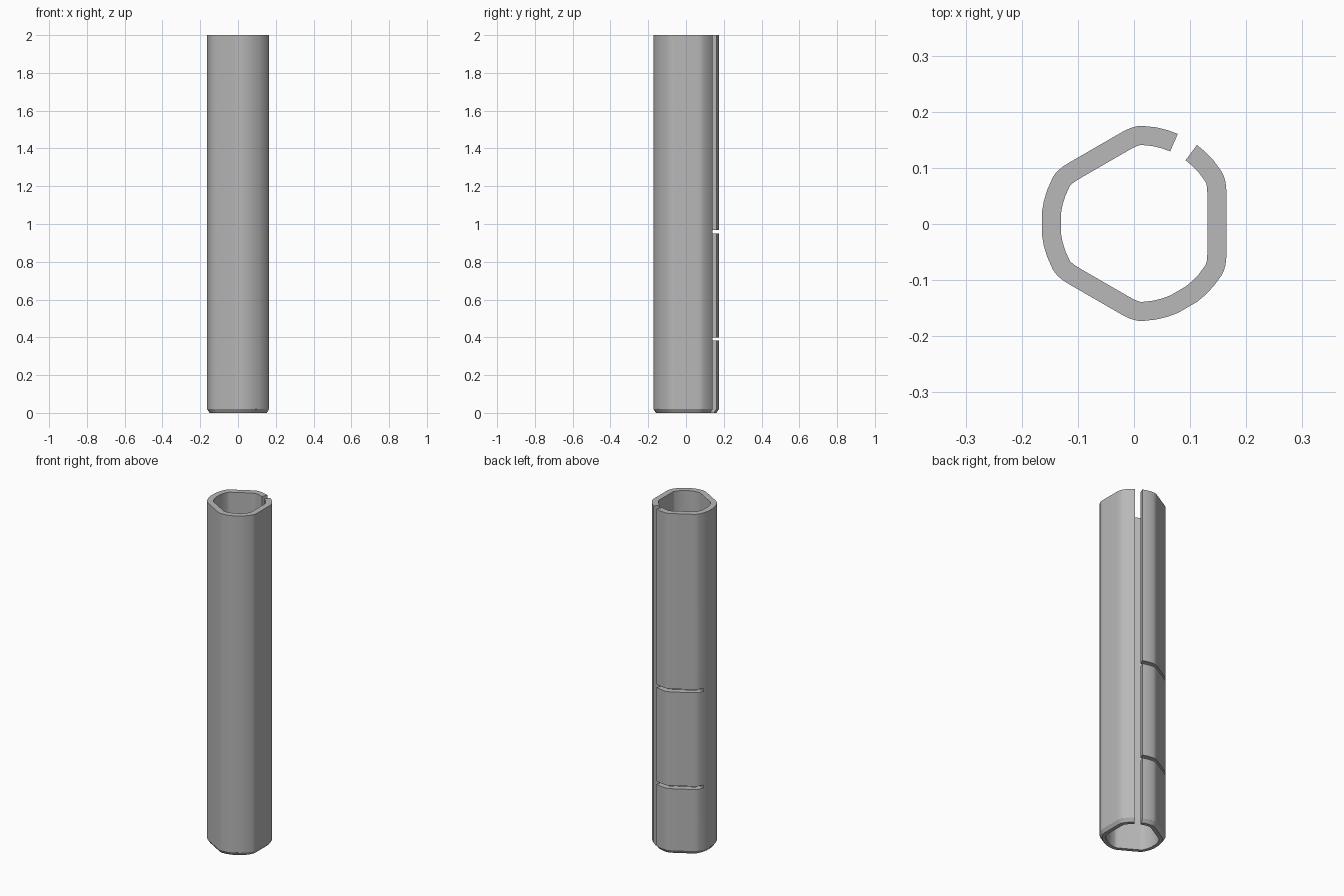
import bpy, bmesh
from math import radians, sin, cos, tan
from mathutils import Vector, Matrix

cube = bpy.data.objects.get("Cube")
if cube:
    bpy.data.objects.remove(cube)

ARC = (-28, -20, -13, -6.5, 6.5, 13, 20, 28)   # degrees about each lobe
LEVELS = (0, 0.02, 0.382, 0.4, 0.951, 0.969, 2)
CENTRE = Vector((0.0087, 0.001))
SLIT = 7                                        # column left open full height
SLOT_COLUMNS = range(8, 21)
SLOT_ROWS = (2, 4)


def ring(flat, radius, start):
    """Three-lobed outline: flats at 0, 120, 240 degrees, round lobes between."""
    a = radians(32)
    p0 = Vector((flat, flat * tan(radians(start))))
    p1 = Vector((flat, (radius - flat * cos(a)) / sin(a)))
    p2 = Vector((radius * cos(a), radius * sin(a)))
    fillet = [p0 * (1 - t) ** 2 + p1 * 2 * t * (1 - t) + p2 * t * t
              for t in (0, 0.25, 0.5, 0.75)]
    arc = [Vector((cos(radians(60 + d)), sin(radians(60 + d)))) * radius for d in ARC]
    # mirror the fillet across the middle of the lobe
    mirror = Matrix.Rotation(radians(120), 2) @ Matrix(((1, 0), (0, -1)))
    third = fillet + arc + [mirror @ p for p in reversed(fillet)]
    return [Matrix.Rotation(radians(120 * k), 2) @ p for k in range(3) for p in third]


outer = ring(0.156, 0.174, 19.4)
inner = ring(0.122, 0.140, 22)
n = len(outer)

# Split tube wall, with a chamfered foot and two side slots
bm = bmesh.new()


def layer(points, foot):
    return [[bm.verts.new((*(CENTRE + p * (foot if z == 0 else 1)), z)) for p in points]
            for z in LEVELS]


out_v, in_v = layer(outer, 0.92), layer(inner, 1)


def solid(col, row):
    if not 0 <= row < len(LEVELS) - 1 or col % n == SLIT:
        return False
    return not (row in SLOT_ROWS and col % n in SLOT_COLUMNS)


def wall(a, b):
    """Close the wall thickness along one grid edge."""
    (r0, c0), (r1, c1) = a, b
    bm.faces.new((out_v[r0][c0], out_v[r1][c1], in_v[r1][c1], in_v[r0][c0]))


for row in range(len(LEVELS) - 1):
    for col in range(n):
        if not solid(col, row):
            continue
        nxt = (col + 1) % n
        corners = [(row, col), (row, nxt), (row + 1, nxt), (row + 1, col)]
        bm.faces.new([out_v[r][c] for r, c in corners])
        bm.faces.new([in_v[r][c] for r, c in reversed(corners)])
        beside = [(col, row - 1), (col + 1, row), (col, row + 1), (col - 1, row)]
        for i, (c, r) in enumerate(beside):
            if not solid(c, r):
                wall(corners[(i + 1) % 4], corners[i])

bmesh.ops.delete(bm, geom=[v for v in bm.verts if not v.link_faces], context='VERTS')
bmesh.ops.recalc_face_normals(bm, faces=bm.faces)
mesh = bpy.data.meshes.new("split_tube")
bm.to_mesh(mesh)
bm.free()
tube = bpy.data.objects.new("split_tube", mesh)
bpy.context.collection.objects.link(tube)

# Plain grey finish
grey = bpy.data.materials.new("plain_grey")
grey.use_nodes = True
colour = (0.48, 0.48, 0.48, 1)
grey.diffuse_color = colour
grey.node_tree.nodes["Principled BSDF"].inputs["Base Color"].default_value = colour
mesh.materials.append(grey)

bpy.ops.object.select_all(action='DESELECT')
tube.select_set(True)
bpy.context.view_layer.objects.active = tube
bpy.ops.object.shade_smooth_by_angle(angle=radians(30))
